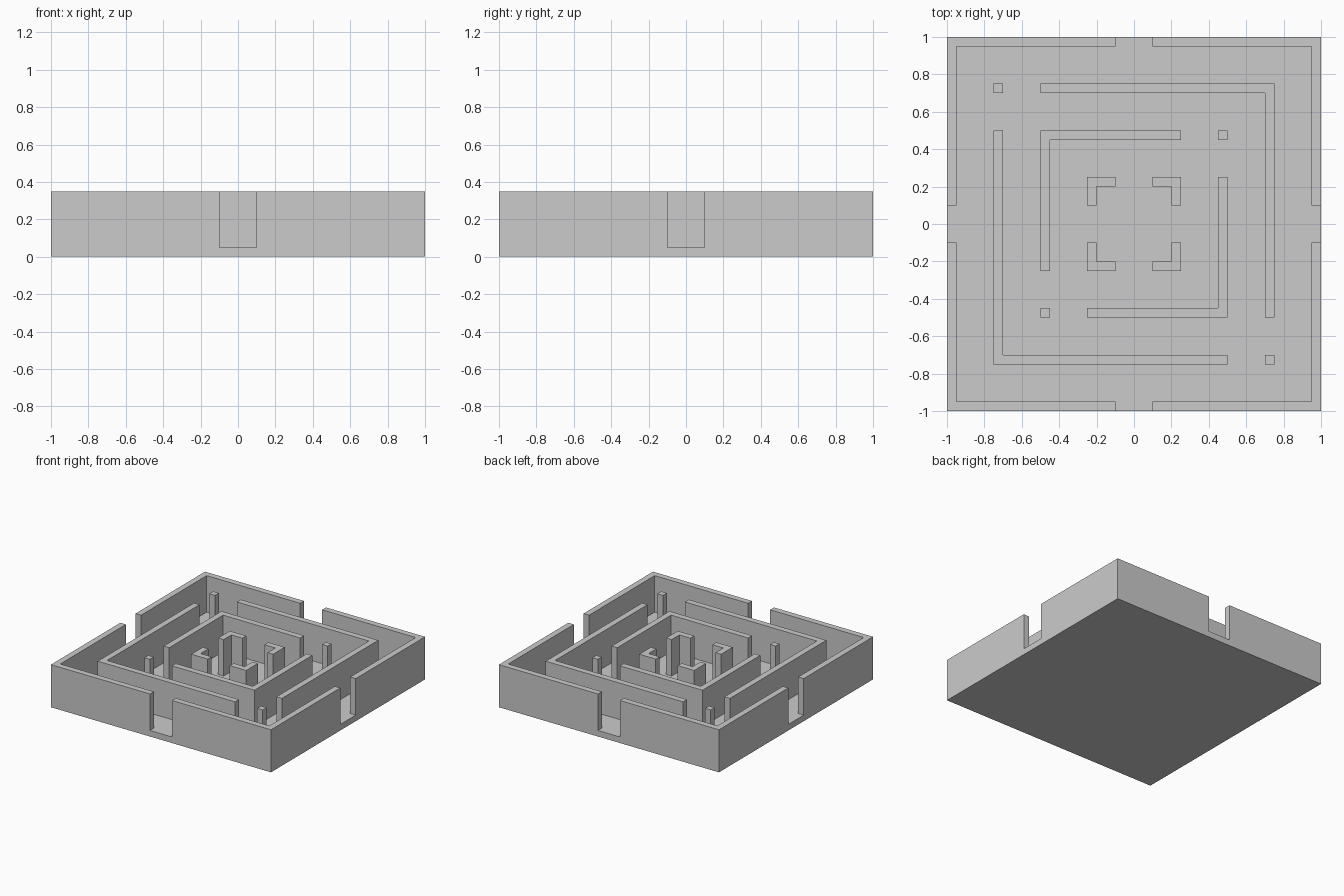
import bpy, bmesh
from math import radians
from mathutils import Matrix, Vector

if "Cube" in bpy.data.objects:
    bpy.data.objects.remove(bpy.data.objects["Cube"])

FLOOR, TOP, T = 0.05, 0.35, 0.05   # slab top, wall top, wall thickness


def build(name, outline, z0, z1, angles=(0,)):
    """Extrude an outline from z0 to z1, repeated around the z axis."""
    bm = bmesh.new()
    for a in angles:
        rot = Matrix.Rotation(radians(a), 4, 'Z')
        face = bm.faces.new([bm.verts.new(rot @ Vector((x, y, z0))) for x, y in outline])
        ext = bmesh.ops.extrude_face_region(bm, geom=[face], use_keep_orig=True)
        top = [v for v in ext["geom"] if isinstance(v, bmesh.types.BMVert)]
        bmesh.ops.translate(bm, verts=top, vec=(0, 0, z1 - z0))
    bmesh.ops.recalc_face_normals(bm, faces=bm.faces[:])
    mesh = bpy.data.meshes.new(name)
    bm.to_mesh(mesh)
    bm.free()
    obj = bpy.data.objects.new(name, mesh)
    bpy.context.collection.objects.link(obj)
    return obj


def corner_wall(r, end):
    """L-shaped wall with its corner at (r, r) and both arms running to end."""
    i = r - T
    return [(end, r), (end, i), (i, i), (i, end), (r, end), (r, r)]


def post(r):
    i = r - T
    return [(i, i), (r, i), (r, r), (i, r)]


# Floor slab
build("base", [(-1, -1), (1, -1), (1, 1), (-1, 1)], 0, FLOOR)

# Outer wall and central chamber: gateways in the middle of all four sides
QUARTERS = (0, 90, 180, 270)
build("outer_wall", corner_wall(1.0, 0.1), FLOOR, TOP, QUARTERS)
build("chamber_wall", corner_wall(0.25, 0.1), FLOOR, TOP, QUARTERS)

# Two maze rings: opposite L walls, with lone posts on the other diagonal
build("middle_wall", corner_wall(0.75, -0.5), FLOOR, TOP, (0, 180))
build("middle_posts", post(0.75), FLOOR, TOP, (90, 270))
build("inner_wall", corner_wall(0.5, -0.25), FLOOR, TOP, (90, 270))
build("inner_posts", post(0.5), FLOOR, TOP, (0, 180))
